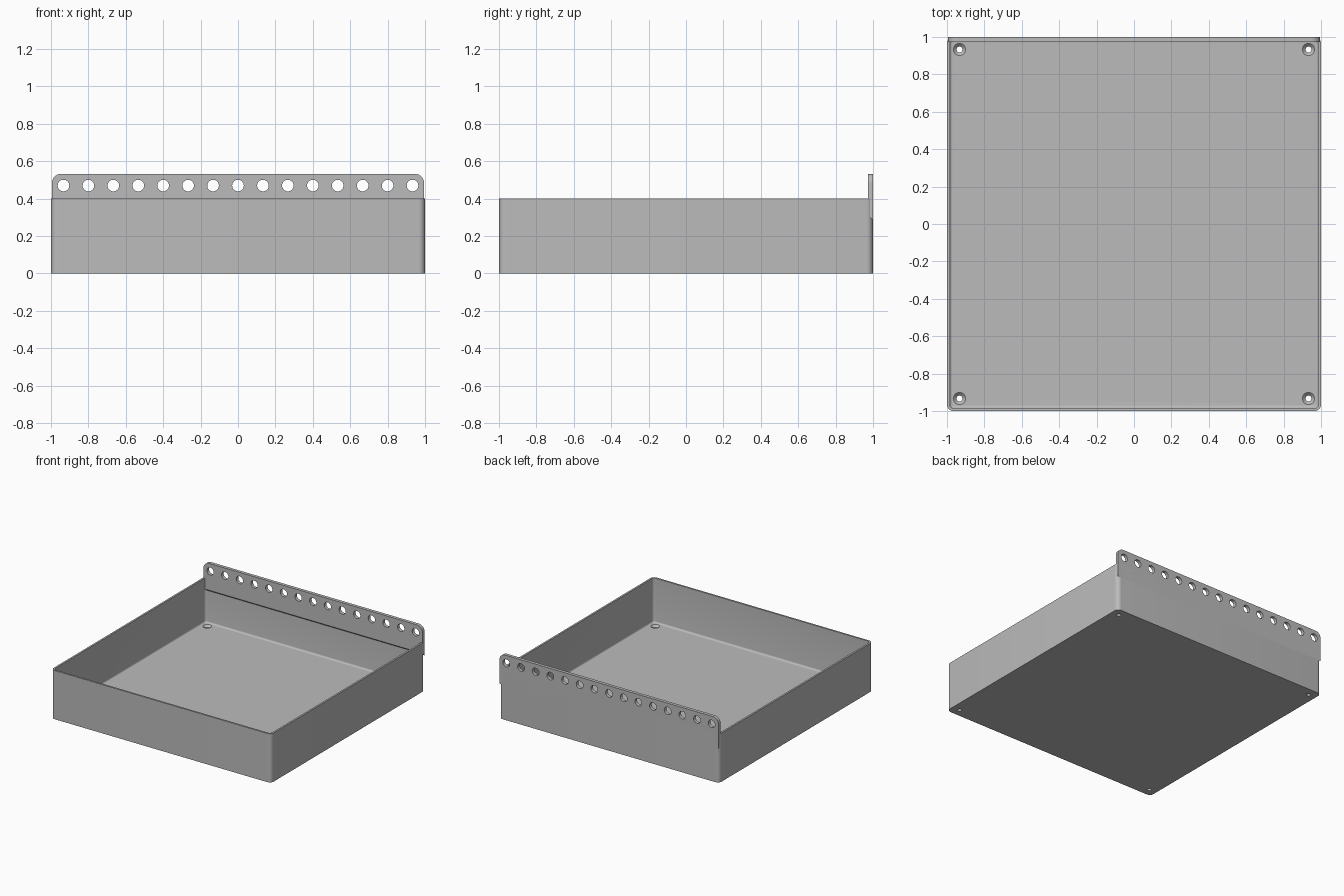
import bpy, bmesh
from math import sin, cos, pi
from mathutils import Matrix, Vector

cube = bpy.data.objects.get("Cube")
if cube:
    bpy.data.objects.remove(cube, do_unlink=True)

HEIGHT, FLOOR, WALL, FILLET = 0.4, 0.035, 0.015, 0.014
CORNER = 0.035

grey = bpy.data.materials.new("mid grey")
grey.use_nodes = True
grey.diffuse_color = (0.5, 0.5, 0.5, 1)
grey.node_tree.nodes["Principled BSDF"].inputs["Base Color"].default_value = (0.5, 0.5, 0.5, 1)


def make_object(name, bm):
    bmesh.ops.recalc_face_normals(bm, faces=bm.faces)
    mesh = bpy.data.meshes.new(name)
    bm.to_mesh(mesh)
    bm.free()
    mesh.materials.append(grey)
    obj = bpy.data.objects.new(name, mesh)
    bpy.context.collection.objects.link(obj)
    return obj


def arc(cx, cy, r, start, steps=8):
    """Quarter circle, counter-clockwise from the start angle."""
    return [(cx + r * cos(start + pi / 2 * i / steps),
             cy + r * sin(start + pi / 2 * i / steps)) for i in range(steps + 1)]


def rounded_square(half, r):
    c = half - r
    pts = []
    for i, (sx, sy) in enumerate([(1, 1), (-1, 1), (-1, -1), (1, -1)]):
        pts += arc(sx * c, sy * c, r, i * pi / 2)
    return pts


def add_cone(bm, r1, r2, depth, centre, rotation=Matrix()):
    bmesh.ops.create_cone(bm, cap_ends=True, segments=32, radius1=r1, radius2=r2,
                          depth=depth, matrix=Matrix.Translation(Vector(centre)) @ rotation)


def cut(target, cutter):
    mod = target.modifiers.new("holes", 'BOOLEAN')
    mod.operation, mod.solver, mod.object = 'DIFFERENCE', 'EXACT', cutter
    bpy.ops.object.select_all(action='DESELECT')
    bpy.context.view_layer.objects.active = target
    target.select_set(True)
    bpy.ops.object.modifier_apply(modifier=mod.name)
    bpy.data.objects.remove(cutter, do_unlink=True)
    bpy.ops.object.shade_smooth_by_angle(angle=pi / 6)


# Tray: stacked rounded outlines up the outside, over the rim and down to the floor
rings = [(1, CORNER, 0), (1, CORNER, HEIGHT)]
inner, inner_r = 1 - WALL, CORNER - WALL
rings.append((inner, inner_r, HEIGHT))
for i in range(6):
    a = pi / 2 * i / 5
    inset = FILLET * (1 - cos(a))
    rings.append((inner - inset, inner_r - inset, FLOOR + FILLET * (1 - sin(a))))

bm = bmesh.new()
loops = [[bm.verts.new((x, y, z)) for x, y in rounded_square(h, r)] for h, r, z in rings]
for lower, upper in zip(loops, loops[1:]):
    n = len(lower)
    for i in range(n):
        j = (i + 1) % n
        bm.faces.new((lower[i], lower[j], upper[j], upper[i]))
bm.faces.new(loops[0])
bm.faces.new(loops[-1])
tray = make_object("tray", bm)

# Countersunk screw holes in the floor corners
for x in (-0.933, 0.933):
    for y in (-0.933, 0.933):
        bm = bmesh.new()
        add_cone(bm, 0.016, 0.016, 0.2, (x, y, 0))
        cut(tray, make_object("screw_hole_cutter", bm))
        bm = bmesh.new()
        add_cone(bm, 0.014, 0.036, 0.022, (x, y, FLOOR - 0.008))
        cut(tray, make_object("countersink_cutter", bm))

# Hanging plate along the back, rounded at the top and sloped underneath
TOP, BOTTOM, SIDE, R = 0.533, 0.285, 0.995, 0.05
FRONT_Y, BACK_Y = 0.973, 1.0
outline = [(-SIDE, BOTTOM), (SIDE, BOTTOM)]
outline += arc(SIDE - R, TOP - R, R, 0) + arc(R - SIDE, TOP - R, R, pi / 2)
bm = bmesh.new()
face = bm.faces.new([bm.verts.new((x, BACK_Y, z)) for x, z in outline])
extruded = bmesh.ops.extrude_face_region(bm, geom=[face])["geom"]
for v in extruded:
    if isinstance(v, bmesh.types.BMVert):
        v.co.y = FRONT_Y
        if v.co.z < BOTTOM + 0.001:
            v.co.z += BACK_Y - FRONT_Y
bmesh.ops.recalc_face_normals(bm, faces=bm.faces)
plate = make_object("hanging_plate", bm)

# Row of hanging holes
bm = bmesh.new()
for i in range(15):
    add_cone(bm, 0.031, 0.031, 0.2, ((i - 7) * 0.1333, 0.985, 0.47),
             Matrix.Rotation(pi / 2, 4, 'X'))
cut(plate, make_object("hanging_hole_cutter", bm))
